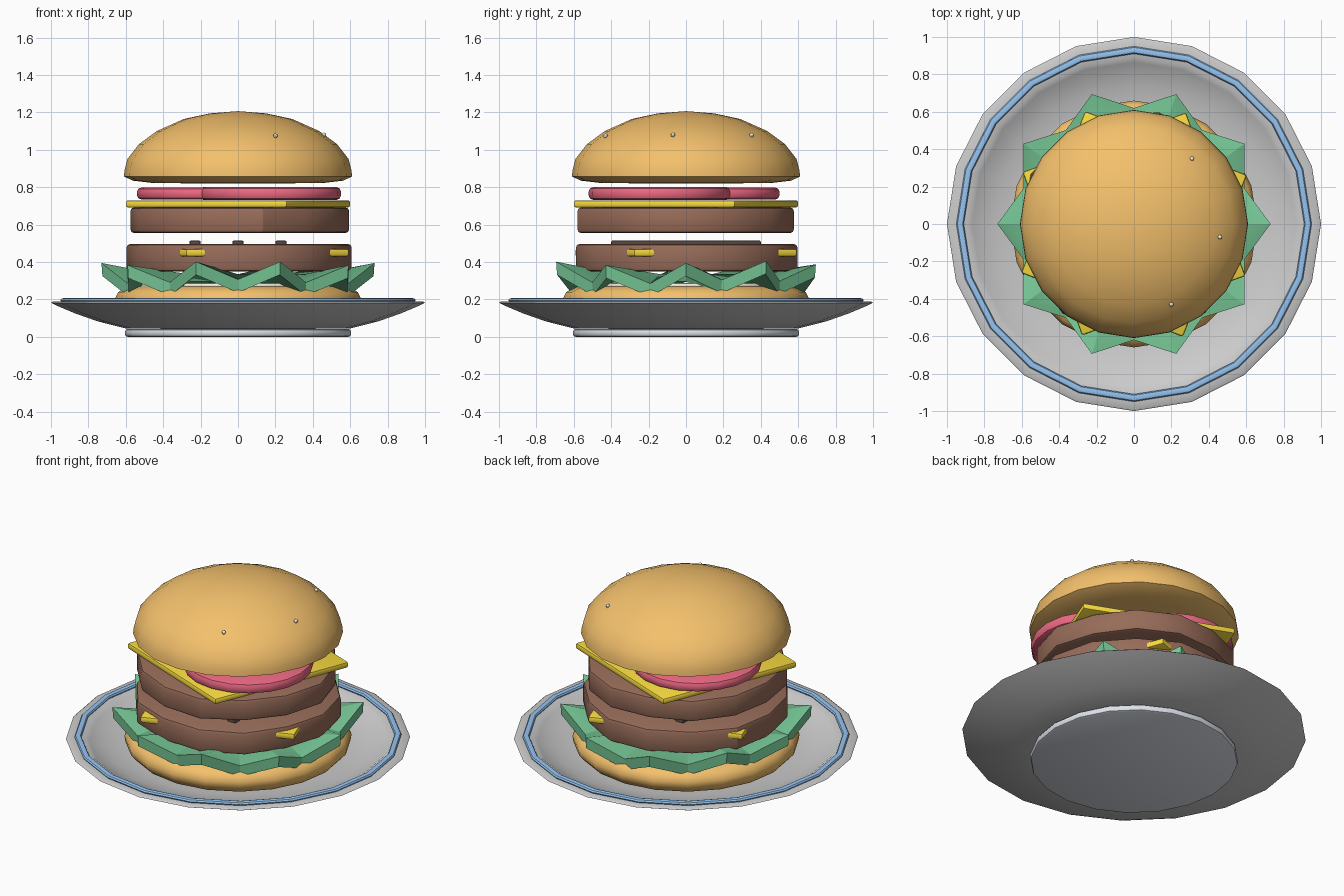
import bpy, bmesh
from math import sin, cos, pi, radians, degrees, atan2

if "Cube" in bpy.data.objects:
    bpy.data.objects.remove(bpy.data.objects["Cube"])


def finish(name, bm, color=None, angle=40):
    bmesh.ops.recalc_face_normals(bm, faces=bm.faces)
    me = bpy.data.meshes.new(name)
    bm.to_mesh(me)
    bm.free()
    ob = bpy.data.objects.new(name, me)
    bpy.context.collection.objects.link(ob)
    if color:
        m = bpy.data.materials.new(name + "_color")
        m.diffuse_color = (*color, 1)
        m.use_nodes = True
        m.node_tree.nodes["Principled BSDF"].inputs["Base Color"].default_value = m.diffuse_color
        me.materials.append(m)
    bpy.ops.object.select_all(action='DESELECT')
    ob.select_set(True)
    bpy.context.view_layer.objects.active = ob
    if angle:
        bpy.ops.object.shade_smooth_by_angle(angle=radians(angle))
    return ob


def lathe(name, profile, segs, color=None, warp=None, angle=40, at=(0, 0), closed=False):
    """Revolve (radius, z) points; warp(r, z, a) may bend each point."""
    bm = bmesh.new()
    rings = []
    for r, z in profile:
        if r == 0:
            rings.append([bm.verts.new((at[0], at[1], z))] * segs)
            continue
        ring = []
        for i in range(segs):
            a = 2 * pi * i / segs
            rr, zz = warp(r, z, a) if warp else (r, z)
            ring.append(bm.verts.new((at[0] + rr * cos(a), at[1] + rr * sin(a), zz)))
        rings.append(ring)
    pairs = list(zip(rings, rings[1:]))
    if closed:
        pairs.append((rings[-1], rings[0]))
    for p, q in pairs:
        for i in range(segs):
            j = (i + 1) % segs
            face = list(dict.fromkeys([p[i], p[j], q[j], q[i]]))
            if len(face) > 2:
                bm.faces.new(face)
    return finish(name, bm, color, angle)


def disc(r, z0, z1, b):
    """Profile of a round slab with chamfered rims."""
    return [(0, z0), (r - b, z0), (r - .3 * b, z0 + .3 * b), (r, z0 + b),
            (r, z1 - b), (r - .3 * b, z1 - .3 * b), (r - b, z1), (0, z1)]


def box(name, size, loc, color, turn=0, bevel=.012):
    bm = bmesh.new()
    bmesh.ops.create_cube(bm, size=1)
    bmesh.ops.scale(bm, vec=size, verts=bm.verts)
    bmesh.ops.bevel(bm, geom=bm.edges[:], offset=bevel, segments=2, affect='EDGES', profile=.5)
    ob = finish(name, bm, color)
    ob.location = loc
    ob.rotation_euler.z = turn
    return ob


WHITE, BLUE = (.88, .88, .88), (.3, .55, .88)
BUN, MEAT, CHAR = (.9, .53, .15), (.31, .15, .1), (.1, .06, .05)
CHEESE, TOMATO, GREEN = (.93, .7, .05), (.85, .14, .23), (.18, .56, .3)

# Plate with foot and painted rim
lathe("plate", [(0, .04), (.6, .045), (.75, .083), (.87, .125), (.96, .163), (1, .182), (.99, .189),
                (.885, .183), (.865, .168), (.75, .122), (.62, .1), (0, .09)], 20, WHITE)
lathe("plate_foot", disc(.605, 0, .042, .015), 20, (.72, .76, .82))
lathe("plate_stripe", [(.93 + .02 * cos(k * pi / 4), .195 + .013 * sin(k * pi / 4))
                       for k in range(8)], 20, BLUE, closed=True)

# Bottom bun and sauce
lathe("bottom_bun", [(0, .1), (.54, .1), (.62, .125), (.655, .165), (.66, .2),
                     (.64, .24), (.585, .268), (0, .272)], 20, BUN)
lathe("sauce", disc(.57, .262, .288, .01), 20, (.95, .87, .7))


# Lettuce: ten ruffles, high at the tips
def ruffle(r, z, a):
    if r < .5:
        return r, z
    wave = cos(10 * a)
    return r + .055 * wave, z + .05 * wave + .012 * sin(3 * a)


lathe("lettuce", [(0, .295), (.44, .295), (.67, .275), (.675, .345), (.44, .335), (0, .335)],
      20, GREEN, ruffle, angle=25)


# Patties with slightly uneven edges
def uneven(phase):
    return lambda r, z, a: (r * (1 + .018 * sin(5 * a + phase)), z)


lathe("lower_patty", disc(.602, .35, .497, .02), 14, MEAT, uneven(.6), angle=30)
lathe("upper_patty", disc(.585, .555, .692, .02), 14, MEAT, uneven(2), angle=30)

# Grill marks
for i, x in enumerate((-.23, 0, .23)):
    box("grill_mark_%d" % (i + 1), (.06, .8, .03), (x, 0, .5), CHAR, bevel=.008)

# Cheese slices
box("lower_cheese", (.93, .93, .04), (0, 0, .45), CHEESE, radians(45 - 25))
box("upper_cheese", (.93, .93, .038), (0, 0, .711), CHEESE, radians(23.4 - 45))

# Tomato slices
for i, (x, y) in enumerate(((.17, -.14), (-.16, .12))):
    lathe("tomato_slice_%d" % (i + 1), disc(.38, .733 + .002 * i, .8 - .002 * i, .022), 20,
          TOMATO, at=(x, y))

# Top bun
lathe("top_bun", [(0, .82), (.45, .822), (.56, .835), (.61, .857), (.607, .89), (.592, .95),
                  (.53, 1.03), (.435, 1.1), (.29, 1.165), (.15, 1.195), (0, 1.207)], 20, BUN, angle=50)

# Tiny seeds almost sunk into the crust
for i, (x, y, z) in enumerate(((.46, -.07, 1.08), (.31, .35, 1.078), (.2, -.43, 1.075))):
    bm = bmesh.new()
    bmesh.ops.create_uvsphere(bm, u_segments=8, v_segments=6, radius=.012)
    finish("seed_%d" % (i + 1), bm, (.95, .88, .7)).location = (x, y, z)
